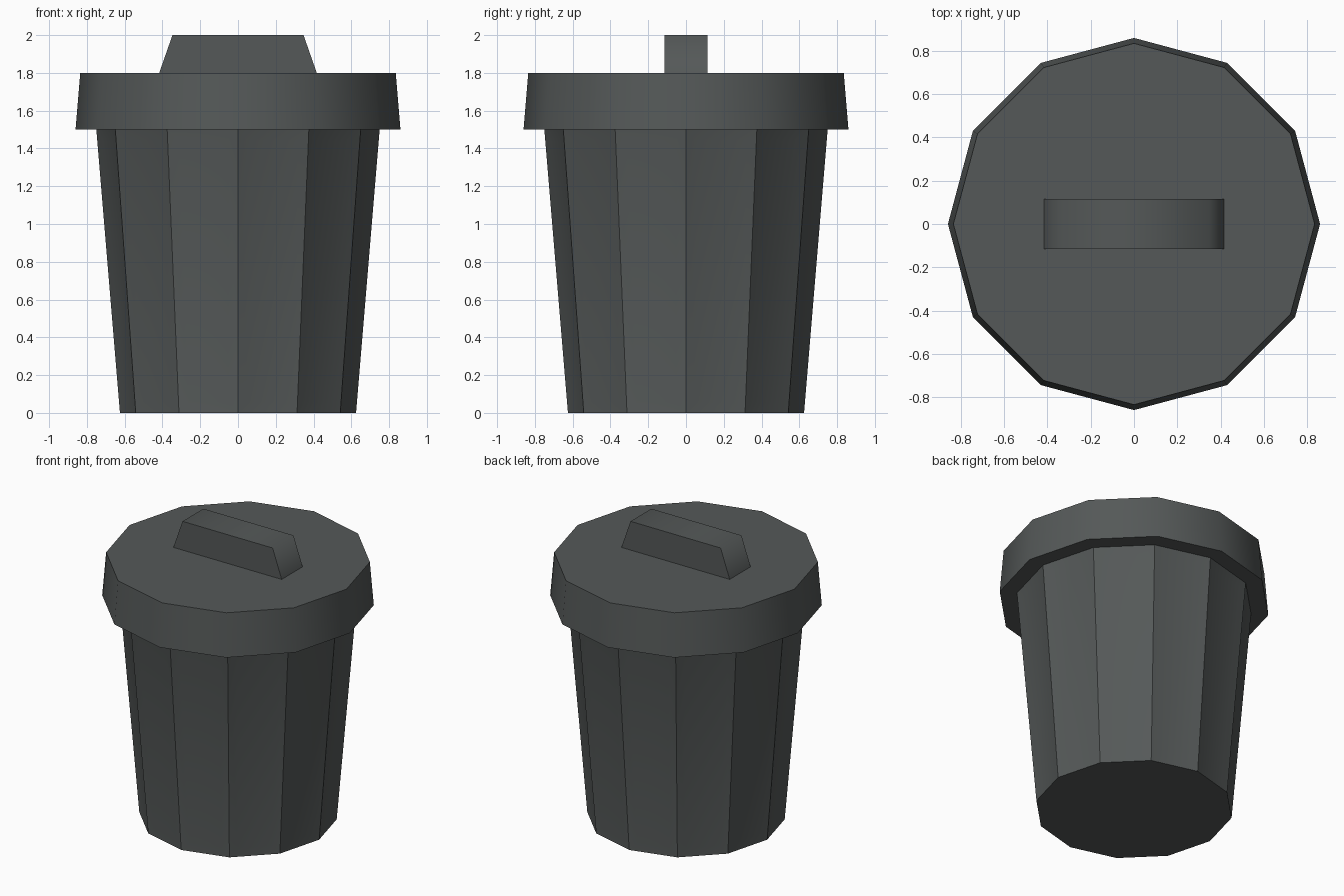
import bpy, bmesh, math

if "Cube" in bpy.data.objects:
    bpy.data.objects.remove(bpy.data.objects["Cube"])

grey = bpy.data.materials.new("dark_grey_plastic")
grey.diffuse_color = (0.090, 0.099, 0.098, 1)
grey.use_nodes = True
grey.node_tree.nodes["Principled BSDF"].inputs["Base Color"].default_value = grey.diffuse_color
SIDES = 12


def finish(name, bm, angle):
    bmesh.ops.recalc_face_normals(bm, faces=bm.faces[:])
    me = bpy.data.meshes.new(name)
    bm.to_mesh(me)
    bm.free()
    ob = bpy.data.objects.new(name, me)
    bpy.context.collection.objects.link(ob)
    me.materials.append(grey)
    bpy.ops.object.select_all(action='DESELECT')
    ob.select_set(True)
    bpy.context.view_layer.objects.active = ob
    bpy.ops.object.shade_smooth_by_angle(angle=math.radians(angle))
    return ob


def tapered_drum(r_low, r_high, z_low, z_high):
    """Closed twelve-sided drum with corners on the x and y axes."""
    bm = bmesh.new()
    rings = []
    for r, z in ((r_low, z_low), (r_high, z_high)):
        rings.append([bm.verts.new((r * math.cos(i * math.tau / SIDES),
                                    r * math.sin(i * math.tau / SIDES), z))
                      for i in range(SIDES)])
    low, high = rings
    bm.faces.new(low[::-1])
    bm.faces.new(high)
    walls = [bm.faces.new((low[i], low[(i + 1) % SIDES], high[(i + 1) % SIDES], high[i]))
             for i in range(SIDES)]
    bm.normal_update()
    return bm, walls


# Bin body with a shallow panel in every side
bm, walls = tapered_drum(0.625, 0.75, 0, 1.5)
bmesh.ops.inset_individual(bm, faces=walls, thickness=0.08, depth=-0.01)
finish("bin_body", bm, 45)

# Overhanging lid
bm, _ = tapered_drum(0.86, 0.835, 1.5, 1.8)
finish("lid", bm, 45)

# Handle: trapezoid profile pulled along y
bm = bmesh.new()
profile = ((-0.417, 1.8), (0.417, 1.8), (0.347, 2.0), (-0.347, 2.0))
face = bm.faces.new([bm.verts.new((x, -0.115, z)) for x, z in profile])
new = bmesh.ops.extrude_face_region(bm, geom=[face])["geom"]
bmesh.ops.translate(bm, vec=(0, 0.23, 0),
                    verts=[g for g in new if isinstance(g, bmesh.types.BMVert)])
finish("lid_handle", bm, 75)
